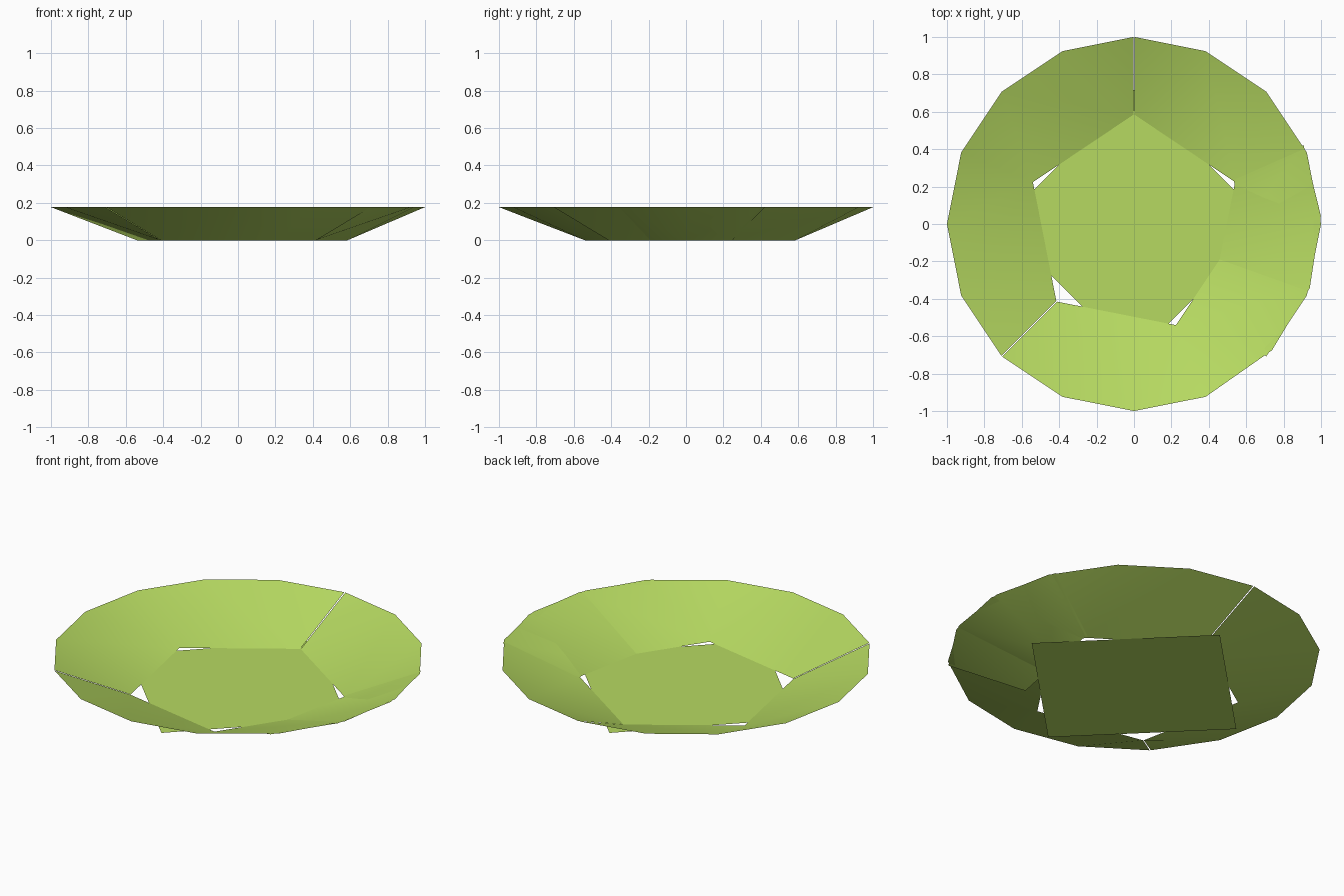
import bpy, bmesh
from math import cos, sin, radians

if "Cube" in bpy.data.objects:
    bpy.data.objects.remove(bpy.data.objects["Cube"])

RIM_R, BASE_R, RIM_Z = 1.0, 0.585, 0.177

mat = bpy.data.materials.new("lime_green")
mat.diffuse_color = (0.47, 0.70, 0.12, 1)
mat.use_nodes = True
mat.node_tree.nodes["Principled BSDF"].inputs["Base Color"].default_value = mat.diffuse_color


def ring_point(r, angle, z):
    a = radians(angle)
    return (r * cos(a), r * sin(a), z)


def finish(name, bm):
    mesh = bpy.data.meshes.new(name)
    bm.to_mesh(mesh)
    bm.free()
    ob = bpy.data.objects.new(name, mesh)
    bpy.context.collection.objects.link(ob)
    mesh.materials.append(mat)
    for p in mesh.polygons:
        p.use_smooth = True
    return ob


def wall(name, rim, base):
    """Sloped strip between fine rim angles and coarse base angles."""
    bm = bmesh.new()
    top = [bm.verts.new(ring_point(RIM_R, a, RIM_Z)) for a in rim]
    low = [bm.verts.new(ring_point(BASE_R, a, 0)) for a in base]
    i = j = 0
    while i < len(rim) - 1 or j < len(base) - 1:
        # advance the base once the rim has passed the middle of its chord
        mid = (base[j] + base[j + 1]) / 2 if j < len(base) - 1 else 1e9
        if i == len(rim) - 1 or rim[i] > mid - 1 and mid < 1e9:
            bm.faces.new((low[j], top[i], low[j + 1]))
            j += 1
        else:
            bm.faces.new((low[j], top[i], top[i + 1]))
            i += 1
    bmesh.ops.recalc_face_normals(bm, faces=bm.faces)
    if sum(f.normal.z for f in bm.faces) < 0:
        bmesh.ops.reverse_faces(bm, faces=bm.faces)
    return finish(name, bm)


S = 22.5
gap = 0.2  # narrow slit between wall sections

# left wall section
wall("left_wall", [90 + gap] + [90 + S * k for k in range(1, 6)] + [225 - gap],
     [90 + gap, 157.5, 225 - gap])
# front wall section, its right end tucked under the right section
wall("front_wall", [225 + gap] + [225 + S * k for k in range(1, 4)]
     + [317.5 + S * k for k in range(4)],
     [225 + gap, 292.5, 360, 385])
# right wall section
wall("right_wall", [-45 + S * k for k in range(6)] + [90 - gap],
     [-45, 22.5, 90 - gap])

# floor: a single flat diamond under the walls
bm = bmesh.new()
bm.faces.new([bm.verts.new(ring_point(0.717, 90 * k, 0)) for k in range(4)])
finish("floor", bm)
